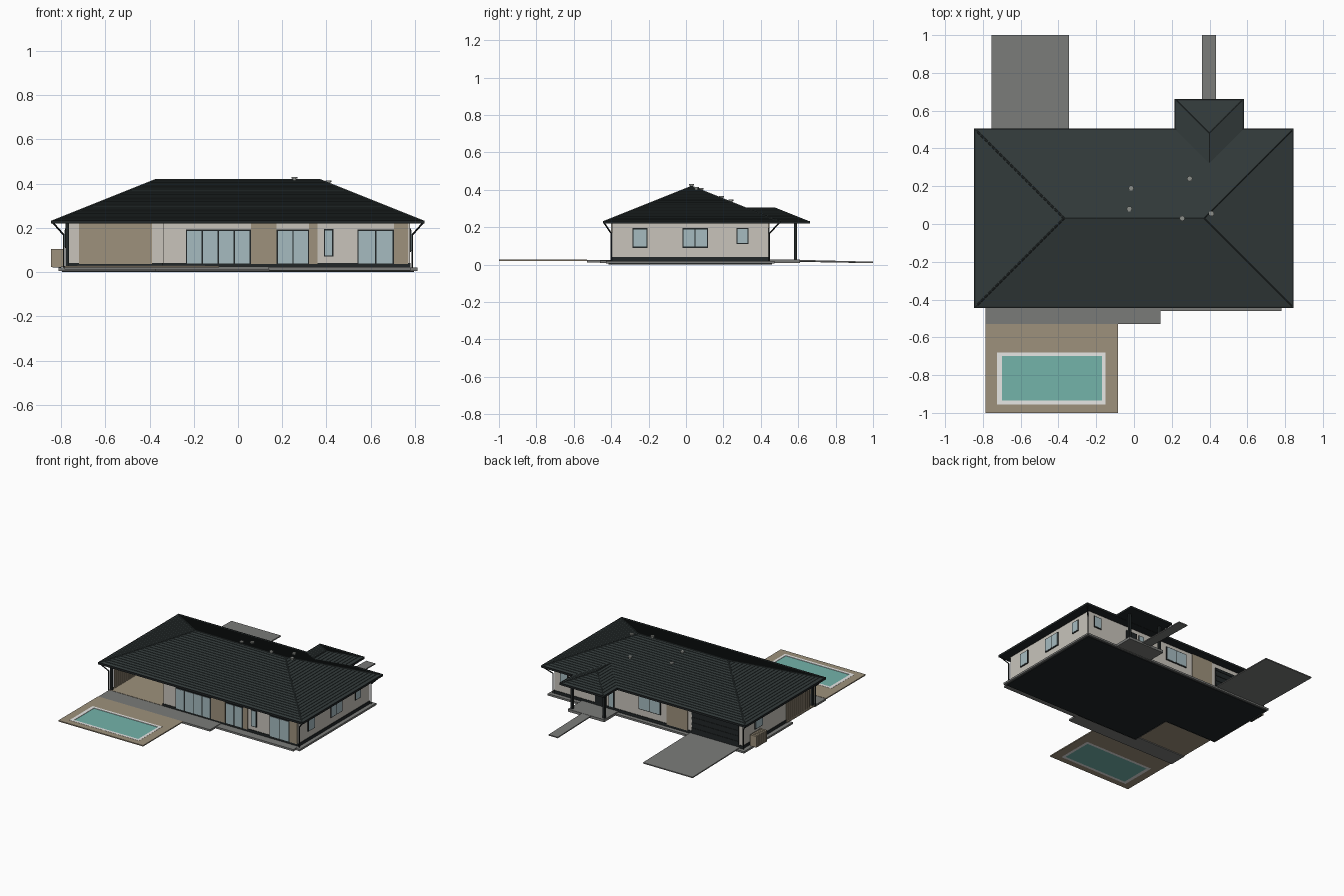
import bpy, bmesh, math
from mathutils import Vector, Matrix

if "Cube" in bpy.data.objects:
    bpy.data.objects.remove(bpy.data.objects["Cube"])


def mat(name, r, g, b):
    m = bpy.data.materials.new(name)
    lin = [((c / 255 + 0.055) / 1.055) ** 2.4 for c in (r, g, b)]
    m.diffuse_color = (*lin, 1)
    m.use_nodes = True
    m.node_tree.nodes["Principled BSDF"].inputs["Base Color"].default_value = m.diffuse_color
    return m


ROOF = mat("roof_tile_slate", 50, 58, 58)
DARK = mat("dark_trim", 33, 38, 39)
WALL = mat("pale_render", 200, 196, 187)
WOOD = mat("wood_tan", 157, 145, 124)
STONE = mat("paving_grey", 122, 123, 121)
WATER = mat("pool_water", 116, 179, 170)
GLASS = mat("window_glass", 166, 187, 192)
WHITE = mat("pool_edge_white", 250, 250, 248)
VENT = mat("vent_grey", 140, 142, 138)


def finish(name, bm, m):
    bmesh.ops.recalc_face_normals(bm, faces=bm.faces)
    me = bpy.data.meshes.new(name)
    bm.to_mesh(me)
    bm.free()
    me.materials.append(m)
    ob = bpy.data.objects.new(name, me)
    bpy.context.collection.objects.link(ob)
    return ob


def boxes(name, m, *specs):
    """Each spec is x0, x1, y0, y1, z0, z1."""
    bm = bmesh.new()
    for x0, x1, y0, y1, z0, z1 in specs:
        mtx = Matrix.Translation(((x0 + x1) / 2, (y0 + y1) / 2, (z0 + z1) / 2)) @ \
            Matrix.Diagonal((x1 - x0, y1 - y0, z1 - z0, 1))
        bmesh.ops.create_cube(bm, size=1, matrix=mtx)
    return finish(name, bm, m)


def prism(name, m, pts, z0, z1):
    bm = bmesh.new()
    f = bm.faces.new([bm.verts.new((x, y, z0)) for x, y in pts])
    up = bmesh.ops.extrude_face_region(bm, geom=[f])["geom"]
    bmesh.ops.translate(bm, vec=(0, 0, z1 - z0), verts=[v for v in up if isinstance(v, bmesh.types.BMVert)])
    return finish(name, bm, m)


def tubes(name, m, r, *paths, sides=8):
    bm = bmesh.new()
    for path in paths:
        for p, q in zip(path, path[1:]):
            p, q = Vector(p), Vector(q)
            mtx = Matrix.Translation((p + q) / 2) @ (q - p).to_track_quat('Z', 'Y').to_matrix().to_4x4()
            bmesh.ops.create_cone(bm, cap_ends=True, segments=sides, radius1=r, radius2=r,
                                  depth=(q - p).length, matrix=mtx)
    return finish(name, bm, m)


def footprint(o):
    """L-shaped house outline grown by o, with the terrace notch at front left."""
    return [(-0.777 - o, 0.44 + o), (-0.777 - o, -0.07 - o), (-0.34 - o, -0.07 - o),
            (-0.34 - o, -0.395 - o), (0.777 + o, -0.395 - o), (0.777 + o, 0.44 + o)]


# House body, plinth, slab and perimeter walk
prism("walls", WALL, footprint(0), 0.03, 0.226)
prism("plinth", DARK, footprint(0.004), 0.01, 0.042)
prism("slab", DARK, footprint(0.02), 0.0, 0.012)
prism("perimeter_walk", STONE, footprint(0.034), 0.006, 0.02)

# Paving, decks and pool
boxes("front_paving", STONE, (-0.785, 0.14, -0.53, -0.40, 0.012, 0.026),
      (0.14, 0.78, -0.46, -0.39, 0.008, 0.022))
boxes("terrace_floor", WOOD, (-0.785, -0.345, -0.40, -0.07, 0.018, 0.028))
boxes("pool_deck", WOOD, (-0.785, -0.725, -1, -0.53, 0.02, 0.028), (-0.15, -0.085, -1, -0.53, 0.02, 0.028),
      (-0.725, -0.15, -1, -0.955, 0.02, 0.028), (-0.725, -0.15, -0.68, -0.53, 0.02, 0.028))
boxes("pool_edge", WHITE, (-0.725, -0.70, -0.955, -0.68, 0.02, 0.029), (-0.17, -0.15, -0.955, -0.68, 0.02, 0.029),
      (-0.70, -0.17, -0.955, -0.935, 0.02, 0.029), (-0.70, -0.17, -0.70, -0.68, 0.02, 0.029))
boxes("pool_surface", WATER, (-0.70, -0.17, -0.935, -0.70, 0.02, 0.026))

# Driveway and path slope down towards the street
for name, x0, x1, y0 in (("driveway", -0.755, -0.345, 0.44), ("entrance_path", 0.36, 0.435, 0.60)):
    ob = boxes(name, STONE, (x0, x1, y0, 1.0, 0.018, 0.026))
    for v in ob.data.vertices:
        if v.co.y > 0.9:
            v.co.z -= 0.01
boxes("porch_floor", STONE, (0.25, 0.55, 0.44, 0.61, 0.008, 0.027))


# Hip roof with stepped tile courses
def hip_roof(name, x0, x1, y0, y1, z0, slope, courses, lip=0.003):
    D = min(x1 - x0, y1 - y0) / 2
    rings = [(0, z0 - 0.008)]
    for i in range(courses):
        d, e = D * i / courses, D * (i + 1) / courses
        rings += [(d, z0 + slope * d + lip), (e, z0 + slope * e)]
    bm = bmesh.new()
    loops = [[bm.verts.new(p) for p in ((x0 + d, y0 + d, z), (x1 - d, y0 + d, z),
                                        (x1 - d, y1 - d, z), (x0 + d, y1 - d, z))] for d, z in rings]
    bm.faces.new(loops[0])
    for a, b in zip(loops, loops[1:]):
        for k in range(4):
            bm.faces.new((a[k], a[(k + 1) % 4], b[(k + 1) % 4], b[k]))
    bmesh.ops.remove_doubles(bm, verts=bm.verts, dist=1e-5)
    return finish(name, bm, ROOF)


X0, X1, Y0, Y1, ZE, SL = -0.838, 0.836, -0.437, 0.498, 0.23, 0.40
hip_roof("main_roof", X0, X1, Y0, Y1, ZE, SL, 24)
hip_roof("porch_roof", 0.222, 0.575, 0.12, 0.655, ZE, SL, 9)

# Ridge and hip caps
H = (Y1 - Y0) / 2
RY, RZ = Y0 + H, ZE + SL * H
ra, rb = (X0 + H, RY, RZ), (X1 - H, RY, RZ)
tubes("main_ridge_caps", ROOF, 0.005, (ra, rb), *[((x, y, ZE), r) for x, r in ((X0, ra), (X1, rb)) for y in (Y0, Y1)])
pr = (0.3985, 0.4785, 0.3006)
tubes("porch_ridge_caps", ROOF, 0.004, ((0.3985, 0.325, 0.3006), pr), ((0.222, 0.655, ZE), pr), ((0.575, 0.655, ZE), pr))


# Gutters and soffits
def gutter(x0, x1, y0, y1, w=0.008, z0=0.219, z1=0.234):
    return [(x0 - w, x1 + w, y0 - w, y0, z0, z1), (x0 - w, x1 + w, y1, y1 + w, z0, z1),
            (x0 - w, x0, y0, y1, z0, z1), (x1, x1 + w, y0, y1, z0, z1)]


boxes("main_gutter", DARK, *gutter(X0, X1, Y0, Y1))
boxes("porch_gutter", DARK, *gutter(0.222, 0.575, 0.50, 0.655)[1:])
boxes("soffit", DARK, (X0, X1, Y0, Y1, 0.2205, 0.223), (0.222, 0.575, 0.49, 0.655, 0.2205, 0.223))

# Downpipes at the four corners
tubes("downpipes", DARK, 0.004, *[((sx * 0.836, ye, 0.222), (sx * 0.788, yw, 0.168), (sx * 0.788, yw, 0.02))
                                  for sx in (-1, 1) for ye, yw in ((-0.437, -0.40), (0.498, 0.446))])

# Porch posts and terrace post
boxes("porch_posts", DARK, *[(x - 0.008, x + 0.008, 0.577, 0.593, 0.02, 0.222) for x in (0.265, 0.53)])
boxes("terrace_post", DARK, (-0.78, -0.764, -0.396, -0.38, 0.02, 0.222))

# Slatted screen on the left of the terrace, and slatted equipment box
boxes("terrace_screen_slats", WOOD, *[(-0.778, -0.768, -0.355 + i * 0.024, -0.339 + i * 0.024, 0.028, 0.222)
                                      for i in range(12)])
boxes("equipment_box_slats", WOOD, *[(-0.846, -0.792, 0.25 + i * 0.022, 0.266 + i * 0.022, 0.022, 0.105)
                                     for i in range(6)])
boxes("equipment_box_core", DARK, (-0.838, -0.80, 0.255, 0.372, 0.02, 0.098))

# Wall-mounted plates: position u along the wall, o outwards
SIDES = {"front": lambda u0, u1, o: (u0, u1, -0.395 - o, -0.39),
         "back": lambda u0, u1, o: (u0, u1, 0.435, 0.44 + o),
         "recess": lambda u0, u1, o: (u0, u1, -0.07 - o, -0.065),
         "right": lambda u0, u1, o: (0.772, 0.777 + o, u0, u1),
         "left": lambda u0, u1, o: (-0.777 - o, -0.772, u0, u1)}


def window(side, u0, u1, z0, z1, panes=1):
    f, t = SIDES[side], 0.006
    boxes(side + "_window_frame", DARK, (*f(u0, u1, 0.005), z0, z1))
    w = (u1 - u0 - t) / panes
    boxes(side + "_window_glass", GLASS, *[(*f(u0 + t + i * w, u0 + (i + 1) * w, 0.007), z0 + t, z1 - t)
                                           for i in range(panes)])


def cladding(side, u0, u1, z0=0.036, z1=0.221):
    boxes(side + "_wood_panel", WOOD, (*SIDES[side](u0, u1, 0.006), z0, z1))


for side, u0, u1 in (("recess", -0.72, -0.39), ("front", 0.058, 0.175), ("front", 0.322, 0.36),
                     ("front", 0.705, 0.768), ("back", -0.325, -0.15)):
    cladding(side, u0, u1)
window("front", -0.236, 0.058, 0.032, 0.192, 4)
window("front", 0.175, 0.322, 0.032, 0.192, 2)
window("front", 0.388, 0.432, 0.07, 0.195)
window("front", 0.54, 0.705, 0.032, 0.192, 2)
window("right", -0.287, -0.205, 0.09, 0.195)
window("right", -0.02, 0.117, 0.09, 0.195, 2)
window("right", 0.27, 0.335, 0.11, 0.197)
window("left", 0.21, 0.30, 0.11, 0.197)
window("back", -0.10, 0.08, 0.09, 0.195, 2)
window("back", 0.285, 0.33, 0.04, 0.19)
window("back", 0.665, 0.73, 0.11, 0.197)

# Garage door with ribbed sections, and the entrance door
boxes("garage_door", DARK, *[(*SIDES["back"](-0.745, -0.36, 0.004 + 0.003 * (i % 2)), 0.028 + i * 0.02, 0.048 + i * 0.02)
                             for i in range(8)])
boxes("entrance_door", DARK, (*SIDES["back"](0.35, 0.44, 0.007), 0.028, 0.19))

# Roof vents: short pipe with a wider cap
for i, (x, y) in enumerate(((-0.015, 0.19), (-0.025, 0.08), (0.295, 0.24), (0.255, 0.03), (0.41, 0.055))):
    z = RZ - SL * max(abs(y - RY), x - rb[0], 0)
    tubes("roof_vent_pipe_%d" % i, VENT, 0.008, ((x, y, z - 0.005), (x, y, z + 0.010)), sides=12)
    tubes("roof_vent_cap_%d" % i, VENT, 0.014, ((x, y, z + 0.006), (x, y, z + 0.014)), sides=12)
